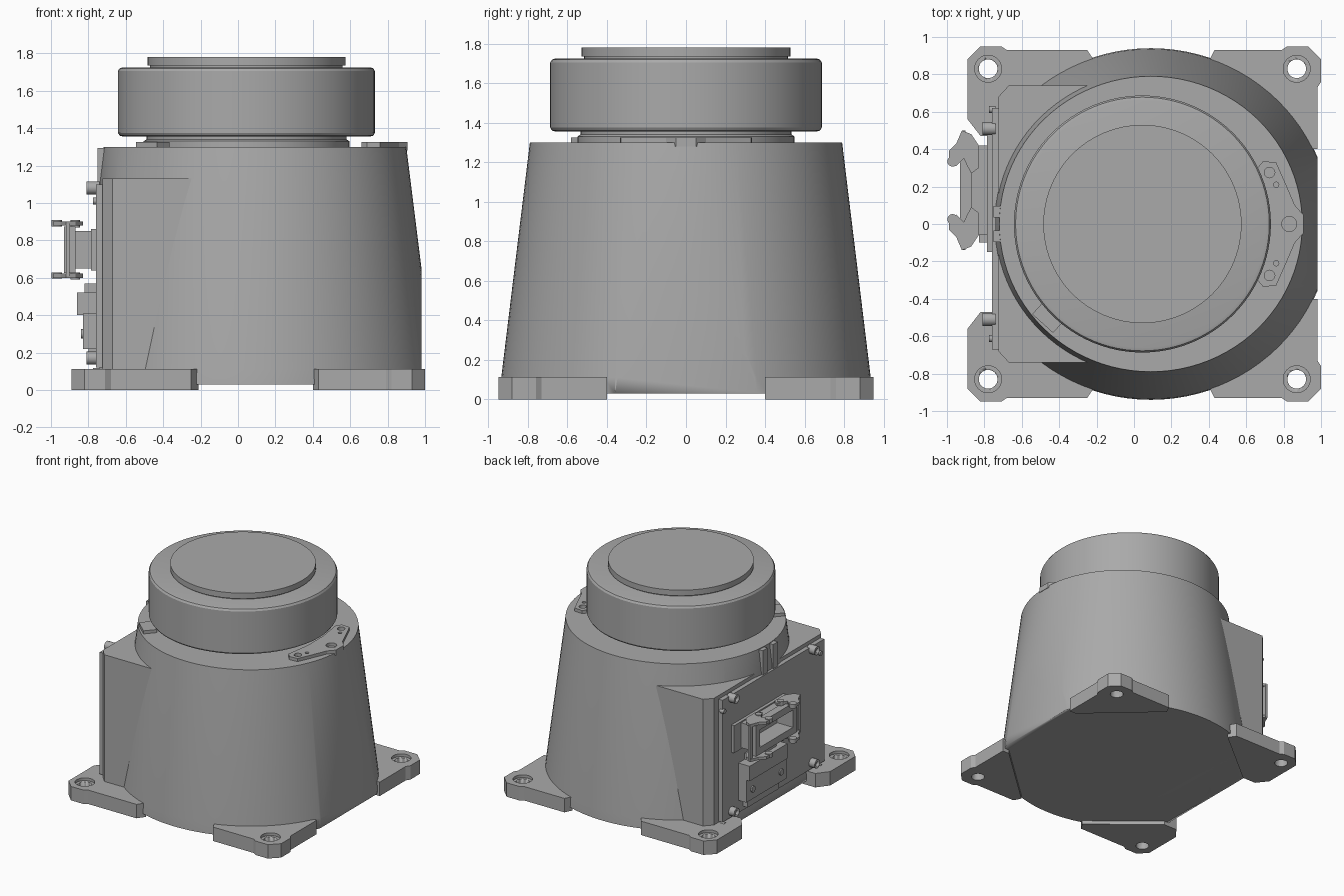
import bpy, bmesh, math
from mathutils import Matrix, Vector

if "Cube" in bpy.data.objects:
    bpy.data.objects.remove(bpy.data.objects["Cube"])

grey = bpy.data.materials.new("plain_grey")
grey.use_nodes = True
grey.diffuse_color = (0.4, 0.4, 0.4, 1)
grey.node_tree.nodes["Principled BSDF"].inputs["Base Color"].default_value = grey.diffuse_color


def finish(name, bm, smooth=True):
    bmesh.ops.recalc_face_normals(bm, faces=bm.faces)
    mesh = bpy.data.meshes.new(name)
    bm.to_mesh(mesh)
    bm.free()
    ob = bpy.data.objects.new(name, mesh)
    bpy.context.collection.objects.link(ob)
    mesh.materials.append(grey)
    if smooth:
        bpy.ops.object.select_all(action='DESELECT')
        ob.select_set(True)
        bpy.context.view_layer.objects.active = ob
        bpy.ops.object.shade_smooth_by_angle(angle=math.radians(30))
    return ob


def prism(name, points, z0, z1):
    """Extrude an xy outline between two heights."""
    bm = bmesh.new()
    face = bm.faces.new([bm.verts.new((x, y, z0)) for x, y in points])
    ext = bmesh.ops.extrude_face_region(bm, geom=[face])["geom"]
    bmesh.ops.translate(bm, verts=[v for v in ext if isinstance(v, bmesh.types.BMVert)],
                        vec=(0, 0, z1 - z0))
    return finish(name, bm, False)


def box(name, x, y, z):
    return prism(name, [(x[0], y[0]), (x[1], y[0]), (x[1], y[1]), (x[0], y[1])], *z)


def lathe(name, profile, centre, segments=96, stretch=1.0):
    """Closed solid of revolution from (radius, height) pairs."""
    bm = bmesh.new()
    rings = [[bm.verts.new((centre[0] + stretch * r * math.cos(a), centre[1] + r * math.sin(a), z))
              for a in (math.tau * i / segments for i in range(segments))] for r, z in profile]
    for low, high in zip(rings, rings[1:]):
        for i in range(segments):
            j = (i + 1) % segments
            bm.faces.new((low[i], low[j], high[j], high[i]))
    bm.faces.new(rings[0])
    bm.faces.new(rings[-1])
    return finish(name, bm)


def rod(name, start, end, radius, segments=20):
    a, b = Vector(start), Vector(end)
    turn = (b - a).to_track_quat('Z', 'Y').to_matrix().to_4x4()
    bm = bmesh.new()
    bmesh.ops.create_cone(bm, cap_ends=True, segments=segments, radius1=radius, radius2=radius,
                          depth=(b - a).length, matrix=Matrix.Translation((a + b) / 2) @ turn)
    return finish(name, bm)


def cut(ob, cutters):
    for c in cutters:
        c.hide_render = True
        mod = ob.modifiers.new("cut", 'BOOLEAN')
        mod.operation, mod.solver, mod.object = 'DIFFERENCE', 'EXACT', c
    bpy.context.view_layer.update()
    mesh = bpy.data.meshes.new_from_object(ob.evaluated_get(bpy.context.evaluated_depsgraph_get()))
    ob.modifiers.clear()
    ob.data = mesh
    for c in cutters:
        bpy.data.objects.remove(c)


# Tapered body, sliced flat on its left side
body = lathe("body", [(0.94, 0.03), (0.935, 0.11), (0.79, 1.3)], (0.09, 0), 96, 1.025)
bm = bmesh.new()
bm.from_mesh(body.data)
for plane, normal in ((0.98, 1), (-0.74, -1)):
    res = bmesh.ops.bisect_plane(bm, geom=bm.verts[:] + bm.edges[:] + bm.faces[:],
                                 plane_co=(plane, 0, 0), plane_no=(normal, 0, 0), clear_outer=True)
    bmesh.ops.holes_fill(bm, edges=[e for e in bm.edges if e.is_boundary], sides=0)
bm.to_mesh(body.data)
bm.free()

# Chamfered housing on the right side with a rib up to the rim
prism("side_housing", [(-0.2, 0.74), (-0.67, 0.74), (-0.725, 0.68), (-0.725, -0.68),
                       (-0.67, -0.74), (-0.2, -0.74)], 0.03, 1.13)
for s in (-1, 1):
    box("rim_rib", (-0.75, -0.6), (s * 0.065 - 0.03, s * 0.065 + 0.03), (1.1, 1.295))

# Turntable stack
axis = (0.045, 0)
lathe("neck", [(0.55, 1.28), (0.55, 1.33), (0.535, 1.34), (0.535, 1.37)], axis)
lathe("turntable", [(0.66, 1.355), (0.678, 1.36), (0.687, 1.375), (0.687, 1.705),
                    (0.678, 1.72), (0.66, 1.725)], axis)
lathe("top_cap", [(0.515, 1.70), (0.515, 1.735), (0.53, 1.735), (0.53, 1.78)], axis)

# Four corner feet with counterbored bolt holes
right_foot = [(-0.89, 0.88), (-0.82, 0.95), (-0.71, 0.95), (-0.68, 0.93), (-0.25, 0.93),
              (-0.21, 0.87), (-0.7, 0.47), (-0.82, 0.47), (-0.89, 0.56)]
left_foot = [(1.0, 0.88), (0.93, 0.95), (0.82, 0.95), (0.79, 0.93), (0.43, 0.93),
             (0.4, 0.87), (0.92, 0.4), (0.98, 0.4), (0.98, 0.73), (1.0, 0.76)]
for side, outline, hx in (("right", right_foot, -0.78), ("left", left_foot, 0.87)):
    for end, s in (("back", 1), ("front", -1)):
        foot = prism(f"{end}_{side}_foot", [(x, s * y) for x, y in outline], 0, 0.112)
        cut(foot, [rod("bolt_hole", (hx, s * 0.83, -0.1), (hx, s * 0.83, 0.3), 0.05, 32),
                   rod("counterbore", (hx, s * 0.83, 0.09), (hx, s * 0.83, 0.3), 0.072, 32)])

# Stop pad on the rim with its pin and screw holes
half = [(0.905, 0.05), (0.86, 0.1), (0.8, 0.24), (0.76, 0.33), (0.69, 0.335), (0.66, 0.3), (0.69, 0.1)]
pad = prism("stop_pad", half + [(x, -y) for x, y in reversed(half)], 1.28, 1.325)
holes = [rod("pin_hole", (0.83, 0, 1.29), (0.83, 0, 1.4), 0.04)]
for s in (-1, 1):
    holes += [rod("screw_hole", (0.725, s * 0.275, 1.3), (0.725, s * 0.275, 1.4), 0.028),
              rod("dowel_hole", (0.76, s * 0.21, 1.3), (0.76, s * 0.21, 1.4), 0.014)]
cut(pad, holes)
bm = bmesh.new()
bmesh.ops.create_cube(bm, size=1, matrix=Matrix.Translation((-0.455, -0.495, 1.3))
                      @ Matrix.Rotation(math.radians(-42), 4, 'Z') @ Matrix.Diagonal((0.15, 0.1, 0.05, 1)))
finish("rim_block", bm, False)

# Connector panel with screws
box("panel", (-0.76, -0.71), (-0.67, 0.62), (0.12, 1.1))
for y in (-0.51, 0.51):
    for z in (0.17, 1.08):
        cap = rod("panel_screw", (-0.81, y, z), (-0.74, y, z), 0.035)
        cut(cap, [rod("socket", (-0.83, y, z), (-0.785, y, z), 0.018, 6)])
        rod("small_screw", (-0.775, y * 1.2, z - 0.07), (-0.74, y * 1.2, z - 0.07), 0.018)

# Open connector housing
mid = 0.18
box("connector_flange", (-0.785, -0.75), (mid - 0.33, mid + 0.33), (0.64, 0.86))
shell = box("connector_shell", (-0.88, -0.77), (mid - 0.24, mid + 0.24), (0.65, 0.85))
rim = box("connector_rim", (-0.93, -0.87), (mid - 0.26, mid + 0.26), (0.625, 0.875))
for part in (shell, rim):
    cut(part, [box("cavity", (-1.1, -0.79), (mid - 0.21, mid + 0.21), (0.68, 0.82))])

# Locking levers at both ends of the connector
lever = [(-0.99, 0.14), (-0.99, 0.21), (-0.95, 0.25), (-0.92, 0.32), (-0.87, 0.3),
         (-0.83, 0.24), (-0.83, 0.12), (-0.87, 0.09), (-0.91, 0.17), (-0.95, 0.13)]
for s in (-1, 1):
    for z in (0.6, 0.88):
        prism("lever_plate", [(x, mid + s * d) for x, d in lever], z, z + 0.022)
        rod("lever_pivot", (-0.87, mid + s * 0.14, z - 0.01), (-0.87, mid + s * 0.14, z + 0.028), 0.025)
        rod("lever_hook", (-0.97, mid + s * 0.155, z - 0.005), (-0.97, mid + s * 0.155, z + 0.028), 0.028)
    box("lever_handle", (-0.92, -0.9), sorted((mid + s * 0.29, mid + s * 0.32)), (0.61, 0.89))

# Hinged cover hanging below the connector
box("cover_hinge", (-0.86, -0.75), (-0.06, 0.42), (0.4, 0.52))
box("cover_mount", (-0.82, -0.75), (0.02, 0.34), (0.52, 0.57))
box("cover_leaf", (-0.83, -0.75), (-0.1, 0.42), (0.22, 0.41))
box("cover_foot", (-0.8, -0.75), (-0.04, 0.36), (0.15, 0.23))
for y in (-0.02, 0.34):
    rod("cover_rivet", (-0.84, y, 0.3), (-0.76, y, 0.3), 0.025)
